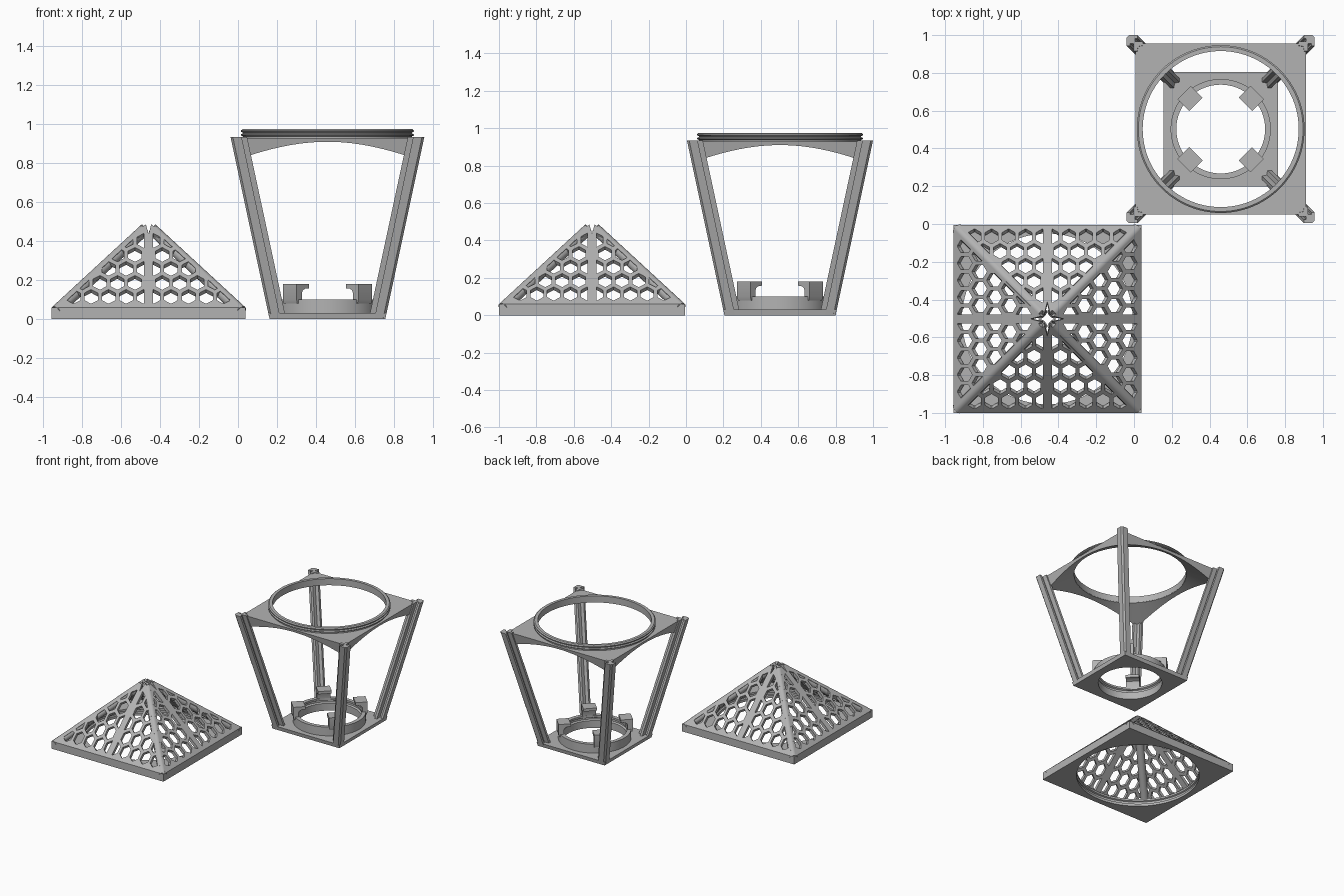
import bpy, bmesh, math
from mathutils import Matrix, Vector

cube = bpy.data.objects.get("Cube")
if cube:
    bpy.data.objects.remove(cube)

grey = bpy.data.materials.new("matte grey")
grey.use_nodes = True
COLOR = (0.45, 0.45, 0.45, 1)
grey.diffuse_color = COLOR
grey.node_tree.nodes["Principled BSDF"].inputs["Base Color"].default_value = COLOR

BODY = Vector((0.459, 0.5025, 0))
ROOF = Vector((-0.459, -0.5025, 0))
N = 96
HALF = 0.4975


def finish(name, bm, origin):
    bmesh.ops.recalc_face_normals(bm, faces=bm.faces)
    mesh = bpy.data.meshes.new(name)
    bm.to_mesh(mesh)
    bm.free()
    mesh.materials.append(grey)
    obj = bpy.data.objects.new(name, mesh)
    bpy.context.collection.objects.link(obj)
    obj.location = origin
    bpy.ops.object.select_all(action='DESELECT')
    obj.select_set(True)
    bpy.context.view_layer.objects.active = obj
    bpy.ops.object.shade_smooth_by_angle(angle=math.radians(30))
    return obj


def circle(r, z):
    return [(r * math.cos(t), r * math.sin(t), z) for t in ANGLES]


def square(a, z):
    return [(a * k * math.cos(t), a * k * math.sin(t), z) for t, k in zip(ANGLES, SQUARE_K)]


ANGLES = [2 * math.pi * i / N for i in range(N)]
SQUARE_K = [1 / max(abs(math.cos(t)), abs(math.sin(t))) for t in ANGLES]


def ring_solid(name, loops, origin):
    """Join closed loops one after another, and the last to the first."""
    bm = bmesh.new()
    rows = [[bm.verts.new(p) for p in loop] for loop in loops]
    for k, a in enumerate(rows):
        b = rows[(k + 1) % len(rows)]
        for i in range(N):
            j = (i + 1) % N
            bm.faces.new((a[i], a[j], b[j], b[i]))
    return finish(name, bm, origin)


def prism(name, bottom, top, origin):
    bm = bmesh.new()
    a = [bm.verts.new(p) for p in bottom]
    b = [bm.verts.new(p) for p in top]
    bm.faces.new(a)
    bm.faces.new(b)
    for i in range(len(a)):
        j = (i + 1) % len(a)
        bm.faces.new((a[i], a[j], b[j], b[i]))
    return finish(name, bm, origin)


# Lower plate and the socket ring on it
ring_solid("base_plate", [square(0.297, 0), square(0.303, 0.03),
                          circle(0.235, 0.03), circle(0.235, 0)], BODY)
ring_solid("socket_ring", [circle(r, z) for r, z in (
    (0.235, 0.02), (0.265, 0.02), (0.265, 0.1), (0.235, 0.1), (0.235, 0.085),
    (0.247, 0.078), (0.247, 0.065), (0.235, 0.058))], BODY)

# Hooked clips on the socket ring
HOOK = [(0.235, 0.08), (0.268, 0.08), (0.274, 0.1), (0.274, 0.18), (0.185, 0.18),
        (0.185, 0.158), (0.21, 0.157), (0.228, 0.148), (0.235, 0.135)]
for n in range(4):
    turn = Matrix.Rotation(math.radians(45 + 90 * n), 3, 'Z')
    sides = [[turn @ Vector((r, w, z)) for r, z in HOOK] for w in (-0.05, 0.05)]
    prism(f"socket_clip_{n + 1}", sides[0], sides[1], BODY)

# Leaning corner posts with pane grooves
half_post = [(0.012, 0), (0.057, 0), (0.057, 0.018), (0.045, 0.018), (0.045, 0.035),
             (0.085, 0.035), (0.085, 0.055), (0.06, 0.06)]
post = half_post + [(v, u) for u, v in reversed(half_post[:-1])]
for side, sx in (("left", 1), ("right", -1)):
    for end, sy in (("front", -1), ("back", 1)):
        ends = [[(sx * (c - u), sy * (c - v), z) for u, v in post]
                for c, z in ((0.297, 0), (HALF, 0.935))]
        prism(f"{end}_{side}_post", ends[0], ends[1], BODY)

# Upper plate, hollowed by a cone so that its sides arch
skirt = []
for t, k in zip(ANGLES, SQUARE_K):
    z = 0.91 - (0.452 * k - 0.452) * 0.43
    a = k * (0.452 - (0.93 - z) * 0.214)
    skirt.append((a * math.cos(t), a * math.sin(t), z))
ring_solid("top_plate", [skirt, square(0.452, 0.93), circle(0.414, 0.93),
                         circle(0.414, 0.922)], BODY)

# Threaded collar
ring_solid("threaded_collar", [circle(r, z) for r, z in (
    (0.413, 0.925), (0.434, 0.925), (0.434, 0.938), (0.444, 0.942), (0.444, 0.948),
    (0.434, 0.953), (0.434, 0.957), (0.444, 0.962), (0.444, 0.968),
    (0.436, 0.975), (0.413, 0.975))], BODY)

# Roof rim with a round grooved opening
ring_solid("roof_rim", [square(HALF, 0), square(HALF, 0.06), circle(0.452, 0.06),
                        circle(0.452, 0.045), circle(0.462, 0.04), circle(0.462, 0.025),
                        circle(0.452, 0.02), circle(0.452, 0)], ROOF)

# Roof panels: a flat outline with honeycomb holes, made thick
RISE = 0.922
STRETCH = math.hypot(1, RISE)
THICK = 0.024
PITCH = 0.09


def clip(poly, a, b, c):
    """Keep the part of a convex polygon where a*u + b*p >= c."""
    out = []
    for i, q in enumerate(poly):
        o = poly[i - 1]
        dq, do = a * q[0] + b * q[1] - c, a * o[0] + b * o[1] - c
        if dq * do < 0:
            f = do / (do - dq)
            out.append((o[0] + f * (q[0] - o[0]), o[1] + f * (q[1] - o[1])))
        if dq >= 0:
            out.append(q)
    return out


def area(poly):
    return abs(sum(poly[i - 1][0] * q[1] - q[0] * poly[i - 1][1]
                   for i, q in enumerate(poly))) / 2


outline = [(-HALF + 0.021, 0), (HALF - 0.021, 0), (0.014, 0.463), (0, 0.407), (-0.014, 0.463)]
holes = []
for row in range(-1, 6):
    for col in range(-1, 7):
        u = 0.025 + PITCH * (col + 0.5 * (row % 2))
        p = 0.06 + PITCH * 0.866 * row
        hole = [(u + 0.04 * math.sin(math.radians(60 * k)),
                 p + 0.04 * math.cos(math.radians(60 * k))) for k in range(6)]
        for limit in ((1, 0, 0.024), (0, 1, 0.022), (-1, -1, 0.038 - HALF)):
            hole = clip(hole, *limit)
        if len(hole) > 2 and area(hole) > 0.0003:
            holes += [hole, [(-a, b) for a, b in hole]]

curve = bpy.data.curves.new("panel_outline", 'CURVE')
curve.dimensions = '2D'
curve.fill_mode = 'BOTH'
curve.extrude = THICK / 2
for poly in [outline] + holes:
    spline = curve.splines.new('POLY')
    spline.points.add(len(poly) - 1)
    for point, (u, p) in zip(spline.points, poly):
        point.co = (u, p * STRETCH, 0, 1)
    spline.use_cyclic_u = True
helper = bpy.data.objects.new("panel_outline", curve)
bpy.context.collection.objects.link(helper)
bpy.context.view_layer.update()
flat = bpy.data.meshes.new_from_object(helper.evaluated_get(bpy.context.evaluated_depsgraph_get()))
bpy.data.objects.remove(helper)

lean = (Matrix.Translation((0, -HALF, 0.06)) @ Matrix.Rotation(math.atan(RISE), 4, 'X')
        @ Matrix.Translation((0, 0, -THICK / 2)))
for n, name in enumerate(("front", "left", "back", "right")):
    bm = bmesh.new()
    bm.from_mesh(flat)
    bmesh.ops.remove_doubles(bm, verts=bm.verts, dist=0.0001)
    bm.transform(Matrix.Rotation(math.pi / 2 * n, 4, 'Z') @ lean)
    finish(f"roof_panel_{name}", bm, ROOF)

# Rounded hip bars between the panels
for n in range(4):
    spin = Matrix.Rotation(math.pi / 2 * n, 4, 'Z')
    low, high = [Vector((HALF - p, HALF - p, 0.019 + RISE * p)) for p in (0.022, 0.472)]
    along = high - low
    bm = bmesh.new()
    bmesh.ops.create_cone(bm, cap_ends=True, segments=24, radius1=0.03, radius2=0.03,
                          depth=along.length)
    place = Matrix.Translation((low + high) / 2) @ along.to_track_quat('Z', 'Y').to_matrix().to_4x4()
    bm.transform(spin @ place)
    finish(f"roof_hip_{n + 1}", bm, ROOF)
